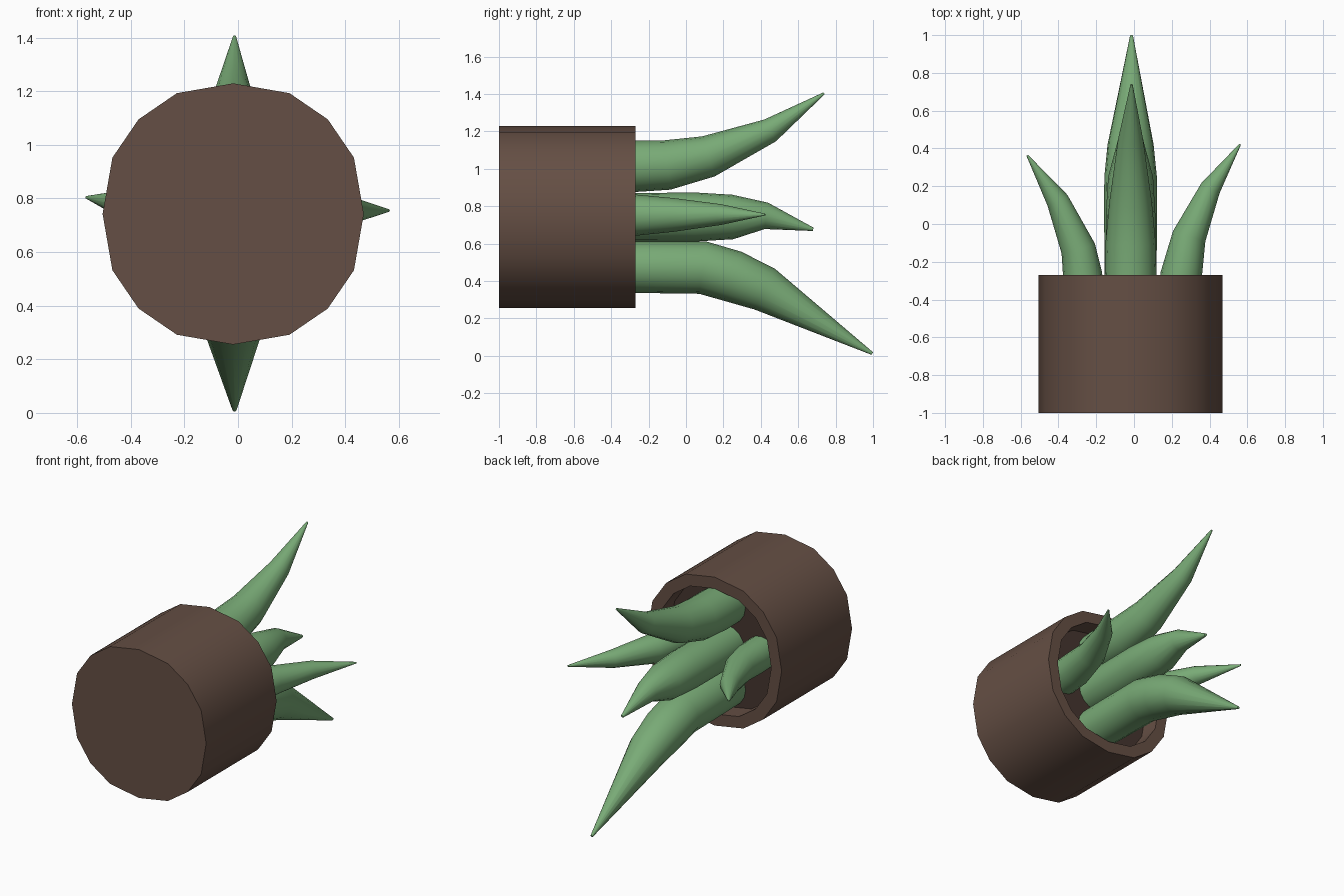
import bpy, bmesh, math
from mathutils import Vector

if "Cube" in bpy.data.objects:
    bpy.data.objects.remove(bpy.data.objects["Cube"])


def material(name, rgb):
    m = bpy.data.materials.new(name)
    m.diffuse_color = (*rgb, 1)
    m.use_nodes = True
    m.node_tree.nodes["Principled BSDF"].inputs["Base Color"].default_value = m.diffuse_color
    return m


BROWN = material("pot brown", (0.130, 0.078, 0.058))
SOIL = material("dark soil", (0.060, 0.036, 0.028))
GREEN = material("leaf green", (0.190, 0.405, 0.182))
CX, CZ = -0.018, 0.742


def loft(name, rings, mat, angle):
    """Skin a list of equal point rings and cap both ends."""
    bm = bmesh.new()
    loops = [[bm.verts.new(p) for p in ring] for ring in rings]
    n = len(loops[0])
    for a, b in zip(loops, loops[1:]):
        for i in range(n):
            j = (i + 1) % n
            bm.faces.new((a[i], a[j], b[j], b[i]))
    bm.faces.new(loops[0][::-1])
    bm.faces.new(loops[-1])
    bmesh.ops.recalc_face_normals(bm, faces=bm.faces)
    me = bpy.data.meshes.new(name)
    bm.to_mesh(me)
    bm.free()
    me.materials.append(mat)
    ob = bpy.data.objects.new(name, me)
    bpy.context.collection.objects.link(ob)
    bpy.ops.object.select_all(action='DESELECT')
    ob.select_set(True)
    bpy.context.view_layer.objects.active = ob
    bpy.ops.object.shade_smooth_by_angle(angle=math.radians(angle))
    return ob


def pot_ring(scale, y):
    """16-sided, slightly squared circle around the pot axis."""
    pts = []
    for q in range(4):
        for deg, r in ((0, 0.487), (25, 0.497), (45, 0.499), (65, 0.497)):
            t = math.radians(q * 90 + deg)
            pts.append((CX + scale * r * math.cos(t), y, CZ + scale * r * math.sin(t)))
    return pts


def leaf(name, path):
    """Round tapered leaf; path entries are x, y, z, radius."""
    pts = [Vector(p[:3]) for p in path]
    rings = []
    for i, c in enumerate(pts):
        before = c - pts[i - 1] if i else pts[1] - c
        after = pts[i + 1] - c if i < len(pts) - 1 else before
        t = (before.normalized() + after.normalized()).normalized()
        u = t.cross(Vector((0, 0, 1))).normalized()
        v = u.cross(t)
        r = path[i][3]
        rings.append([c + r * (u * math.cos(a) + v * math.sin(a))
                      for a in (k * math.tau / 16 for k in range(16))])
    loft(name, rings, GREEN, 50)


# Pot lying on its side: outer wall, rim, inner wall, floor
loft("pot", [pot_ring(1, -1), pot_ring(1, -0.27),
             pot_ring(0.845, -0.27), pot_ring(0.845, -0.42)], BROWN, 35)

# Soil disc inside the opening
loft("soil", [pot_ring(0.85, -0.43), pot_ring(0.85, -0.40)], SOIL, 35)

# Leaves spreading from the opening
leaf("upper_leaf", [(CX, -0.42, 1.01, 0.132), (CX, -0.27, 1.013, 0.137),
                    (CX, -0.10, 1.02, 0.133), (CX, 0.12, 1.066, 0.112),
                    (CX, 0.45, 1.205, 0.066), (-0.013, 0.738, 1.403, 0.006)])
leaf("lower_leaf", [(CX, -0.42, 0.473, 0.134), (CX, -0.27, 0.473, 0.137),
                    (CX, 0.09, 0.471, 0.141), (CX, 0.25, 0.425, 0.139),
                    (CX, 0.42, 0.357, 0.122), (-0.013, 0.996, 0.012, 0.008)])
leaf("middle_leaf", [(CX, -0.42, 0.74, 0.125), (CX, -0.27, 0.74, 0.13),
                     (CX, 0.05, 0.742, 0.131), (CX, 0.25, 0.742, 0.119),
                     (CX, 0.43, 0.748, 0.071), (-0.013, 0.68, 0.676, 0.009)])
leaf("right_leaf", [(0.235, -0.42, 0.752, 0.11), (0.25, -0.27, 0.752, 0.11),
                    (0.292, -0.065, 0.753, 0.09), (0.405, 0.19, 0.755, 0.055),
                    (0.562, 0.422, 0.755, 0.005)])
leaf("left_leaf", [(-0.262, -0.42, 0.75, 0.105), (-0.272, -0.27, 0.752, 0.104),
                   (-0.295, -0.13, 0.757, 0.092), (-0.405, 0.125, 0.775, 0.06),
                   (-0.565, 0.363, 0.804, 0.005)])
